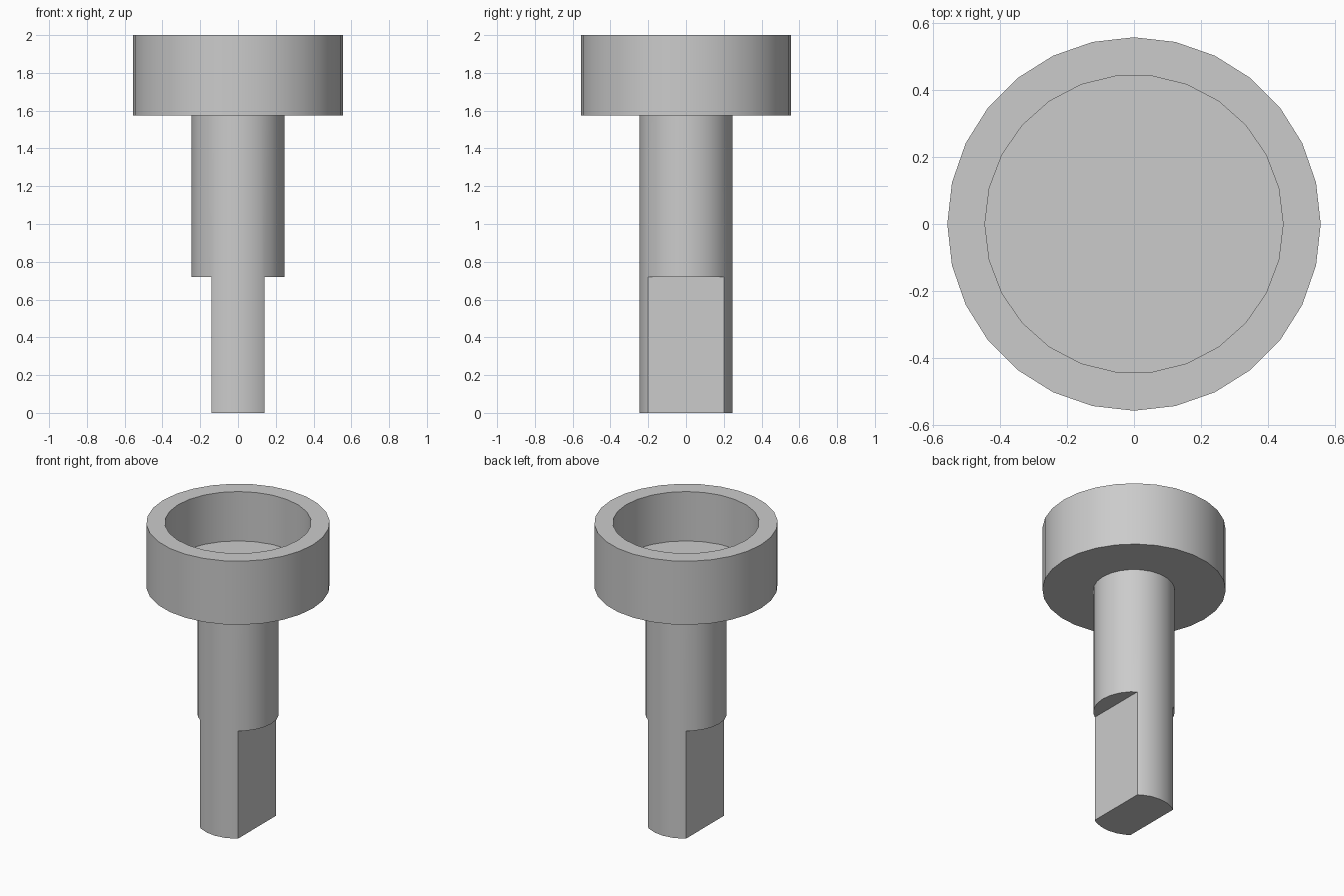
import bpy
import math

default = bpy.data.objects.get("Cube")
if default:
    bpy.data.objects.remove(default, do_unlink=True)

metal = bpy.data.materials.new("plain grey")
metal.use_nodes = True
GREY = (0.6, 0.6, 0.6, 1)
metal.diffuse_color = GREY
metal.node_tree.nodes["Principled BSDF"].inputs["Base Color"].default_value = GREY


def cylinder(name, radius, bottom, top, sides):
    bpy.ops.mesh.primitive_cylinder_add(
        vertices=sides, radius=radius, depth=top - bottom,
        location=(0, 0, (bottom + top) / 2), rotation=(0, 0, math.pi / 2))
    obj = bpy.context.object
    obj.name = name
    obj.data.materials.append(metal)
    return obj


def box(name, center, size):
    bpy.ops.mesh.primitive_cube_add(size=1, location=center)
    obj = bpy.context.object
    obj.name = name
    obj.scale = size
    obj.data.materials.append(metal)
    return obj


def cut(target, cutter):
    cutter.hide_render = True
    mod = target.modifiers.new("cut", "BOOLEAN")
    mod.operation = "DIFFERENCE"
    mod.solver = "EXACT"
    mod.object = cutter
    bpy.context.view_layer.objects.active = target
    bpy.ops.object.modifier_apply(modifier=mod.name)
    bpy.data.objects.remove(cutter, do_unlink=True)


def smooth(obj):
    bpy.ops.object.select_all(action="DESELECT")
    obj.select_set(True)
    bpy.context.view_layer.objects.active = obj
    bpy.ops.object.shade_smooth_by_angle(angle=math.radians(30))


# Wide head with a round pocket open at the top
head = cylinder("cup_head", 0.556, 1.575, 2.0, 28)
cut(head, cylinder("pocket_cutter", 0.444, 1.67, 2.2, 26))
smooth(head)

# Shaft with two opposite flats on its lower end
shaft = cylinder("shaft", 0.247, 0, 1.62, 24)
FLAT_X, FLAT_TOP = 0.141, 0.72
for side in (-1, 1):
    cut(shaft, box("flat_cutter", (side * (FLAT_X + 0.25), 0, FLAT_TOP - 0.5), (0.5, 1, 1)))
smooth(shaft)
